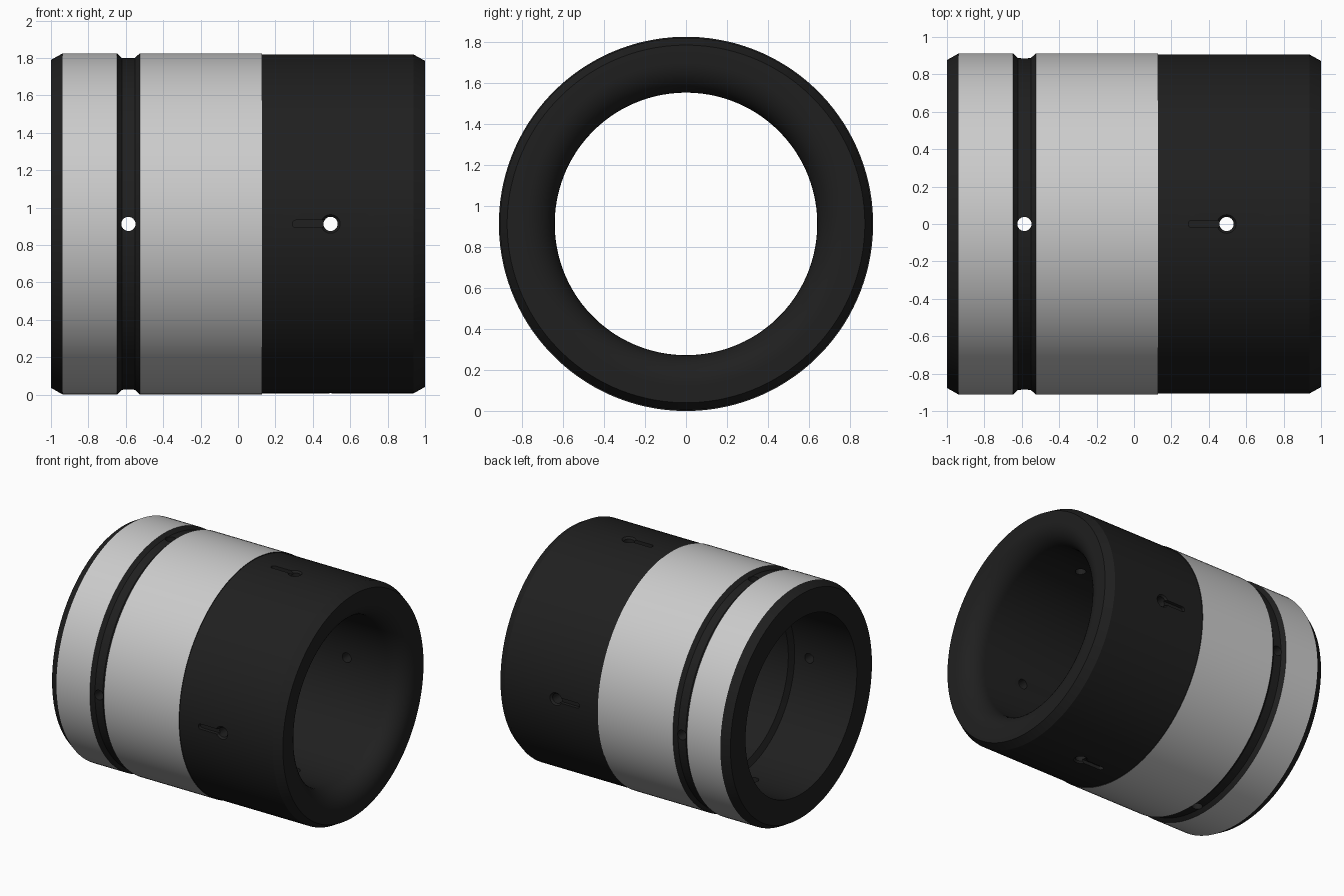
import bpy, bmesh
from math import sin, cos, pi, radians
from mathutils import Matrix, Vector

if "Cube" in bpy.data.objects:
    bpy.data.objects.remove(bpy.data.objects["Cube"])

R = 0.9125          # outer radius of the bright bands
CZ = R              # height of the sleeve axis
SEG = 128


def material(name, color):
    m = bpy.data.materials.new(name)
    m.diffuse_color = color
    m.use_nodes = True
    m.node_tree.nodes["Principled BSDF"].inputs["Base Color"].default_value = m.diffuse_color
    return m


black = material("black_coating", (0.014, 0.014, 0.014, 1))
steel = material("steel", (0.8, 0.8, 0.8, 1))

# Sleeve cross-section: (x, radius, is the strip up to the next point steel)
profile = [
    (-1.0, 0.69, 0), (-1.0, 0.877, 0), (-0.937, R, 1), (-0.647, R, 0),
    (-0.62, 0.887, 0), (-0.552, 0.887, 0), (-0.525, R, 1), (0.127, R, 0),
    (0.127, 0.907, 0), (0.937, 0.907, 0), (1.0, 0.872, 0),
]
# Rounded mouth on the right, then the bore and the wider left counterbore
F = 0.15
for i in range(11):
    a = i / 10 * pi / 2
    profile.append((1 - F + F * cos(a), 0.64 + F - F * sin(a), 0))
profile += [(-0.44, 0.64, 0), (-0.46, 0.69, 0)]

# Revolve the section round the x axis
bm = bmesh.new()
rings = []
for k in range(SEG):
    a = 2 * pi * (k + 0.5) / SEG
    rings.append([bm.verts.new((x, r * cos(a), r * sin(a))) for x, r, _ in profile])
n = len(profile)
for k in range(SEG):
    p, q = rings[k], rings[(k + 1) % SEG]
    for j in range(n):
        f = bm.faces.new((p[j], p[(j + 1) % n], q[(j + 1) % n], q[j]))
        f.material_index = profile[j][2]
bmesh.ops.recalc_face_normals(bm, faces=bm.faces)
me = bpy.data.meshes.new("bearing_sleeve")
bm.to_mesh(me)
bm.free()
me.materials.append(black)
me.materials.append(steel)
sleeve = bpy.data.objects.new("bearing_sleeve", me)
bpy.context.collection.objects.link(sleeve)
bpy.context.view_layer.objects.active = sleeve
sleeve.select_set(True)


def cut(discs, angle):
    """Cut the hull of discs (x, disc radius, distance from axis), turned round x."""
    b = bmesh.new()
    rot = Matrix.Rotation(angle, 3, 'X')
    for x, r, h in discs:
        for i in range(24):
            t = 2 * pi * i / 24
            b.verts.new(rot @ Vector((x + r * cos(t), r * sin(t), h)))
    bmesh.ops.convex_hull(b, input=b.verts)
    bmesh.ops.recalc_face_normals(b, faces=b.faces)
    m = bpy.data.meshes.new("cutter")
    b.to_mesh(m)
    b.free()
    m.materials.append(black)
    c = bpy.data.objects.new("cutter", m)
    c.hide_render = True
    bpy.context.collection.objects.link(c)
    mod = sleeve.modifiers.new("cut", 'BOOLEAN')
    mod.operation = 'DIFFERENCE'
    mod.solver = 'EXACT'
    mod.object = c
    bpy.ops.object.modifier_apply(modifier=mod.name)
    bpy.data.objects.remove(c)


# Oil ports every quarter turn: groove hole, slot, countersink and right hole
for k in range(4):
    a = k * pi / 2
    cut([(-0.586, 0.038, 0.5), (-0.586, 0.038, 1.0)], a)
    cut([(0.31, 0.02, 0.88), (0.495, 0.02, 0.88),
         (0.31, 0.02, 1.0), (0.495, 0.02, 1.0)], a)
    cut([(0.495, 0.034, 0.888), (0.495, 0.056, 0.912)], a)
    cut([(0.495, 0.038, 0.5), (0.495, 0.038, 1.0)], a)

sleeve.location.z = CZ
bpy.ops.object.shade_smooth_by_angle(angle=radians(20))
